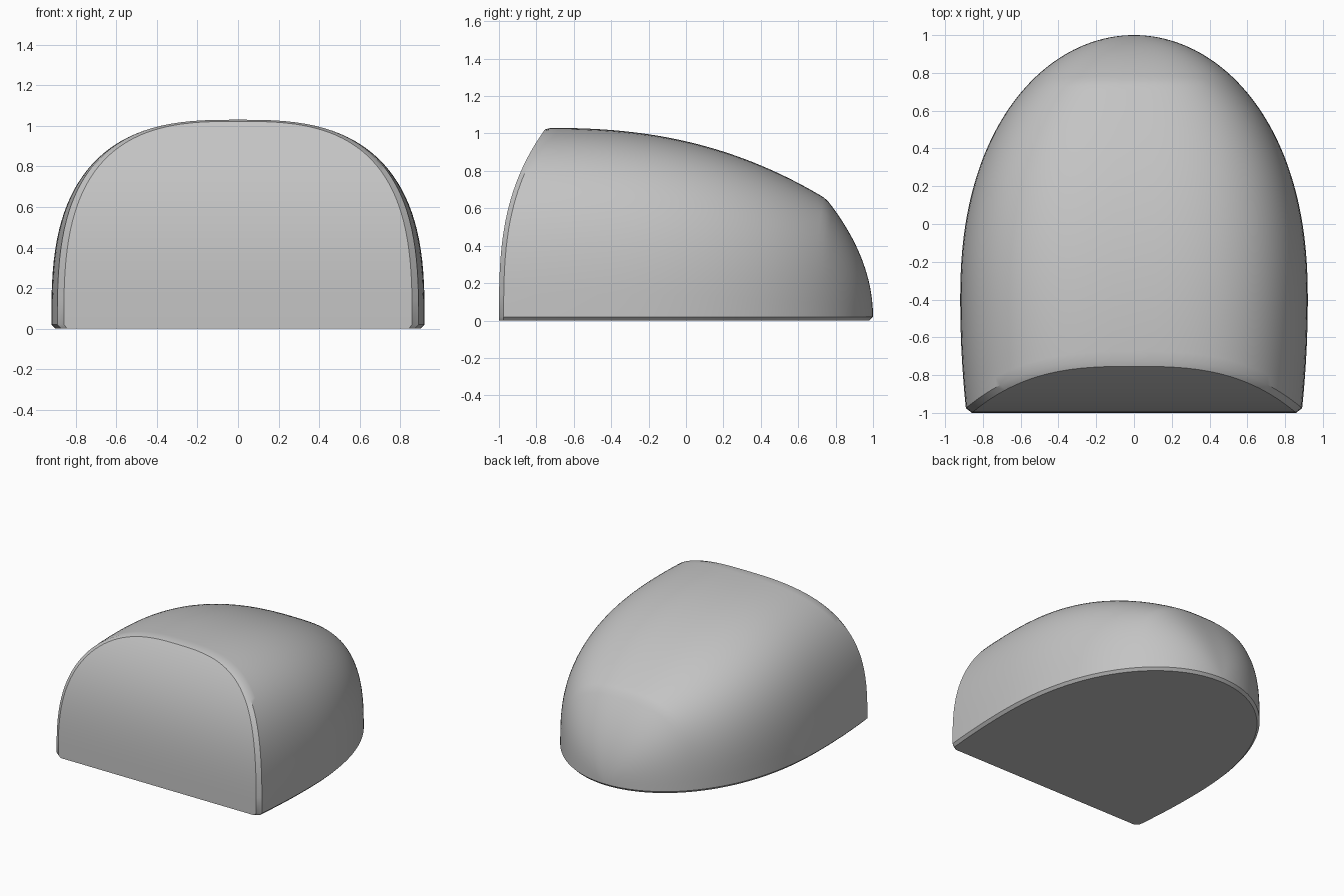
import bpy
import bmesh
import math

cube = bpy.data.objects.get("Cube")
if cube:
    bpy.data.objects.remove(cube, do_unlink=True)

RIM = 0.02        # height of the bottom chamfer
POWER = 2 / 2.85  # squareness of the arched cross-section
ARCH = 64         # steps around the arch
LENGTH = 56       # steps from front to back


def half_width(y):
    if y < -0.4:
        return 0.92 - 0.09 * (y + 0.4) ** 2
    return 0.92 * math.sqrt(max(0, 1 - ((y + 0.4) / 1.4) ** 2.25))


def height(y):
    if y < 0.75:
        return 1.03 - 0.38 * max(0, (y + 0.75) / 1.5) ** 2.4
    return RIM + 0.63 * math.sqrt(max(0, (1 - y) / 0.25))


def front_y(z):
    return -1 + 0.245 * (z / 1.02) ** 3


def arch_point(y, i):
    t = math.pi * i / ARCH
    c, s = math.cos(t), max(0, math.sin(t))
    x = math.copysign(abs(c) ** POWER, c) * half_width(y)
    return x, RIM + (height(y) - RIM) * s ** POWER


def with_bottom(points):
    """Add the inset bottom edge at both ends of an arch."""
    def inset(p):
        return p[0] * 0.978, p[1] * 0.98 if p[1] > 0 else p[1], 0
    return [inset(points[0])] + points + [inset(points[-1])]


# Where each line along the shell meets the curved front
starts = []
for i in range(ARCH + 1):
    y = -0.9
    for _ in range(12):
        y = front_y(arch_point(y, i)[1])
    starts.append(y)

# Front edge of the chamfer, then the shell from front to back
edge = []
for i, y in enumerate(starts):
    x, z = arch_point(y, i)
    z = RIM + (z - RIM) * 0.992
    edge.append((x * 0.967, front_y(z), z))
rings = [with_bottom(edge)]
for j in range(LENGTH + 1):
    k = math.sin(math.pi / 2 * j / LENGTH)
    ring = []
    for i, y0 in enumerate(starts):
        y = y0 + 0.025
        y += (1 - y) * k
        x, z = arch_point(y, i)
        ring.append((x, y, z))
    rings.append(with_bottom(ring))

bm = bmesh.new()
grid = [[bm.verts.new(p) for p in ring] for ring in rings]
last = ARCH + 2

# Shell, chamfers included
for a, b in zip(grid, grid[1:]):
    for i in range(last):
        bm.faces.new((a[i], a[i + 1], b[i + 1], b[i]))

# Curved front, in level strips from side to side
front = grid[0]
for i in range(last // 2):
    quad = (front[i], front[i + 1], front[last - i - 1], front[last - i])
    bm.faces.new(list(dict.fromkeys(quad)))

# Flat underside
for a, b in zip(grid, grid[1:]):
    bm.faces.new((a[0], b[0], b[last], a[last]))

bmesh.ops.remove_doubles(bm, verts=bm.verts, dist=0.0001)
bmesh.ops.recalc_face_normals(bm, faces=bm.faces)
mesh = bpy.data.meshes.new("domed_shell")
bm.to_mesh(mesh)
bm.free()

shell = bpy.data.objects.new("domed_shell", mesh)
bpy.context.collection.objects.link(shell)

# Plain grey
grey = bpy.data.materials.new("plain_grey")
grey.use_nodes = True
colour = (0.55, 0.55, 0.55, 1)
grey.diffuse_color = colour
grey.node_tree.nodes["Principled BSDF"].inputs["Base Color"].default_value = colour
mesh.materials.append(grey)

bpy.ops.object.select_all(action="DESELECT")
shell.select_set(True)
bpy.context.view_layer.objects.active = shell
bpy.ops.object.shade_smooth_by_angle(angle=math.radians(35))
